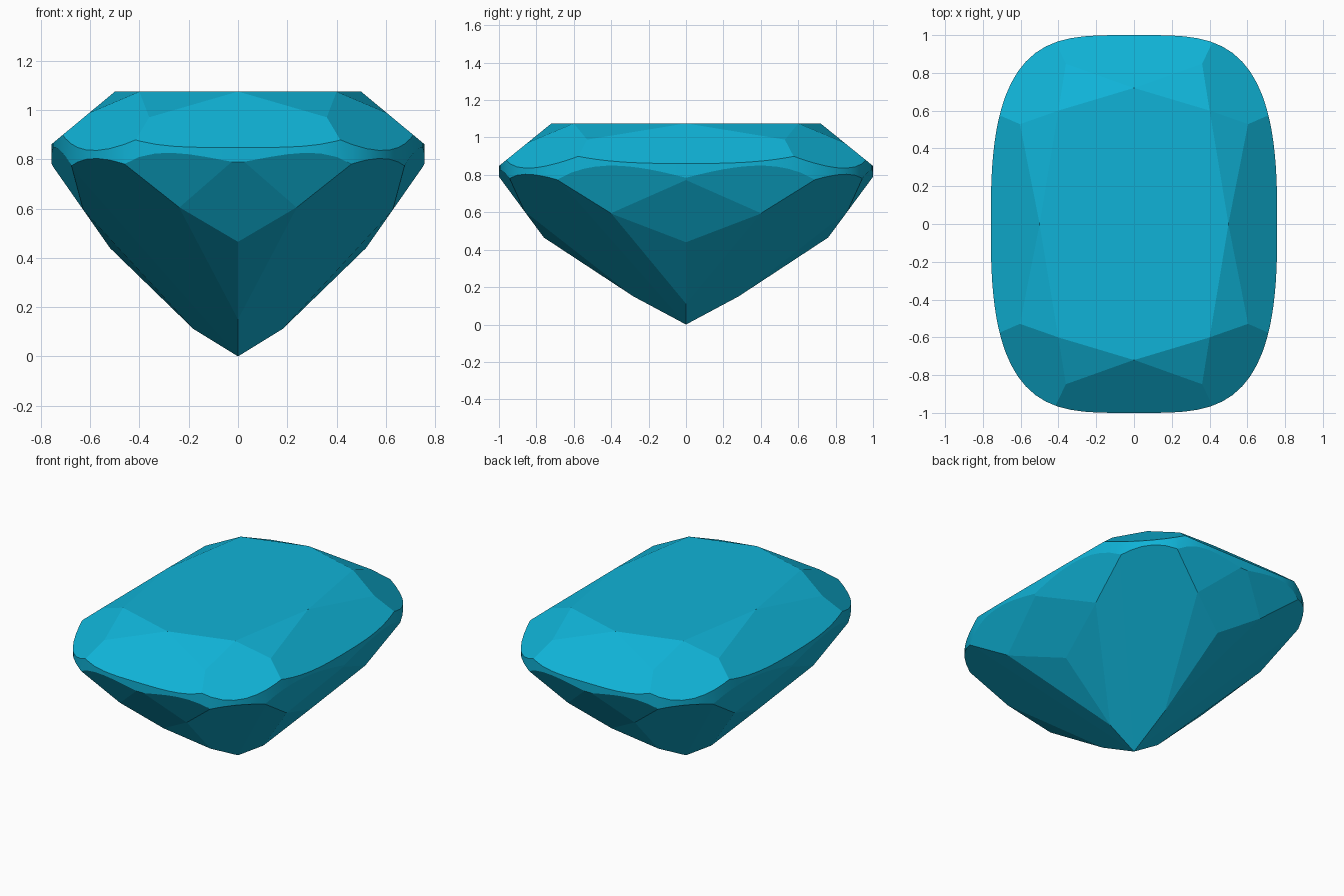
import bpy, bmesh, math
from mathutils import Vector

if "Cube" in bpy.data.objects:
    bpy.data.objects.remove(bpy.data.objects["Cube"])

HALF_X, HALF_Y = 0.758, 1.0
TABLE_Z = 1.075

# Facet planes as (slope x, slope y, height on the axis), mirrored to all quadrants
CROWN = [
    (0.0, 0.81, 1.658),      # end mains
    (0.83, 0.0, 1.49),       # side mains
    (0.606, 0.517, 1.628),   # corners
    (0.132, 0.441, 1.3926),  # end stars
    (0.451, 0.075, 1.3007),  # side stars
]
PAVILION = [
    (0.615, 0.52, 0.0),      # corner facets, side half
    (0.60, 0.535, 0.0),      # corner facets, end half
    (0.303, 0.657, -0.0343), # end mains
    (0.97, 0.123, -0.0644),  # side mains
    (0.0, 1.354, -0.564),    # end kites
    (1.43, 0.0, -0.3036),    # side kites
    (0.197, 1.66, -0.875),   # end girdle facets
    (2.24, 0.25, -0.913),    # side girdle facets
]


def outline_point(angle):
    """Point on the cushion outline in the given direction."""
    c, s = math.cos(angle), math.sin(angle)
    lo, hi = 0.0, 2.0
    for _ in range(40):
        r = (lo + hi) / 2
        if (abs(r * c) / HALF_X) ** 3.8 + (abs(r * s) / HALF_Y) ** 2.8 < 1:
            lo = r
        else:
            hi = r
    return lo * c, lo * s


def cut(bm, point, normal):
    """Slice off everything on the normal's side and cap the hole."""
    res = bmesh.ops.bisect_plane(
        bm, geom=bm.verts[:] + bm.edges[:] + bm.faces[:], dist=1e-5,
        plane_co=point, plane_no=normal, clear_outer=True)
    bmesh.ops.remove_doubles(bm, verts=bm.verts[:], dist=2e-5)
    rim = [e for e in bm.edges if e.is_boundary]
    if rim:
        bmesh.ops.holes_fill(bm, edges=rim, sides=0)


def grind(bm, facets, up):
    for gx, gy, c in facets:
        for sx in ((1, -1) if gx else (1,)):
            for sy in ((1, -1) if gy else (1,)):
                normal = Vector((sx * gx, sy * gy, up)).normalized()
                cut(bm, Vector((0, 0, c)), normal)


# Rough stone: prism with the cushion outline
bm = bmesh.new()
N = 96
ring = [bm.verts.new((*outline_point(2 * math.pi * i / N), -0.5)) for i in range(N)]
base = bm.faces.new(ring)
ext = bmesh.ops.extrude_face_region(bm, geom=[base])
bmesh.ops.translate(bm, vec=(0, 0, 2.5),
                    verts=[g for g in ext["geom"] if isinstance(g, bmesh.types.BMVert)])
bmesh.ops.recalc_face_normals(bm, faces=bm.faces[:])

# Table, crown and pavilion facets
cut(bm, Vector((0, 0, TABLE_Z)), Vector((0, 0, 1)))
both_ways = lambda fs: [g for gx, gy, c in fs for g in
                        ([(gx, gy, c)] if gx and gy else [(gx, gy, c), (-gx, -gy, c)])]
grind_crown = [f for f in both_ways(CROWN)]
grind_pavilion = [f for f in both_ways(PAVILION)]
grind(bm, grind_crown, 1)
grind(bm, grind_pavilion, -1)
bmesh.ops.recalc_face_normals(bm, faces=bm.faces[:])

# Smooth girdle, flat facets
for f in bm.faces:
    f.smooth = abs(f.normal.z) < 0.01

mesh = bpy.data.meshes.new("cushion_gemstone")
bm.to_mesh(mesh)
bm.free()
gem = bpy.data.objects.new("cushion_gemstone", mesh)
bpy.context.collection.objects.link(gem)

mat = bpy.data.materials.new("blue_gem")
mat.diffuse_color = (0.005, 0.45, 0.68, 1)
mat.use_nodes = True
mat.node_tree.nodes["Principled BSDF"].inputs["Base Color"].default_value = mat.diffuse_color
mesh.materials.append(mat)
